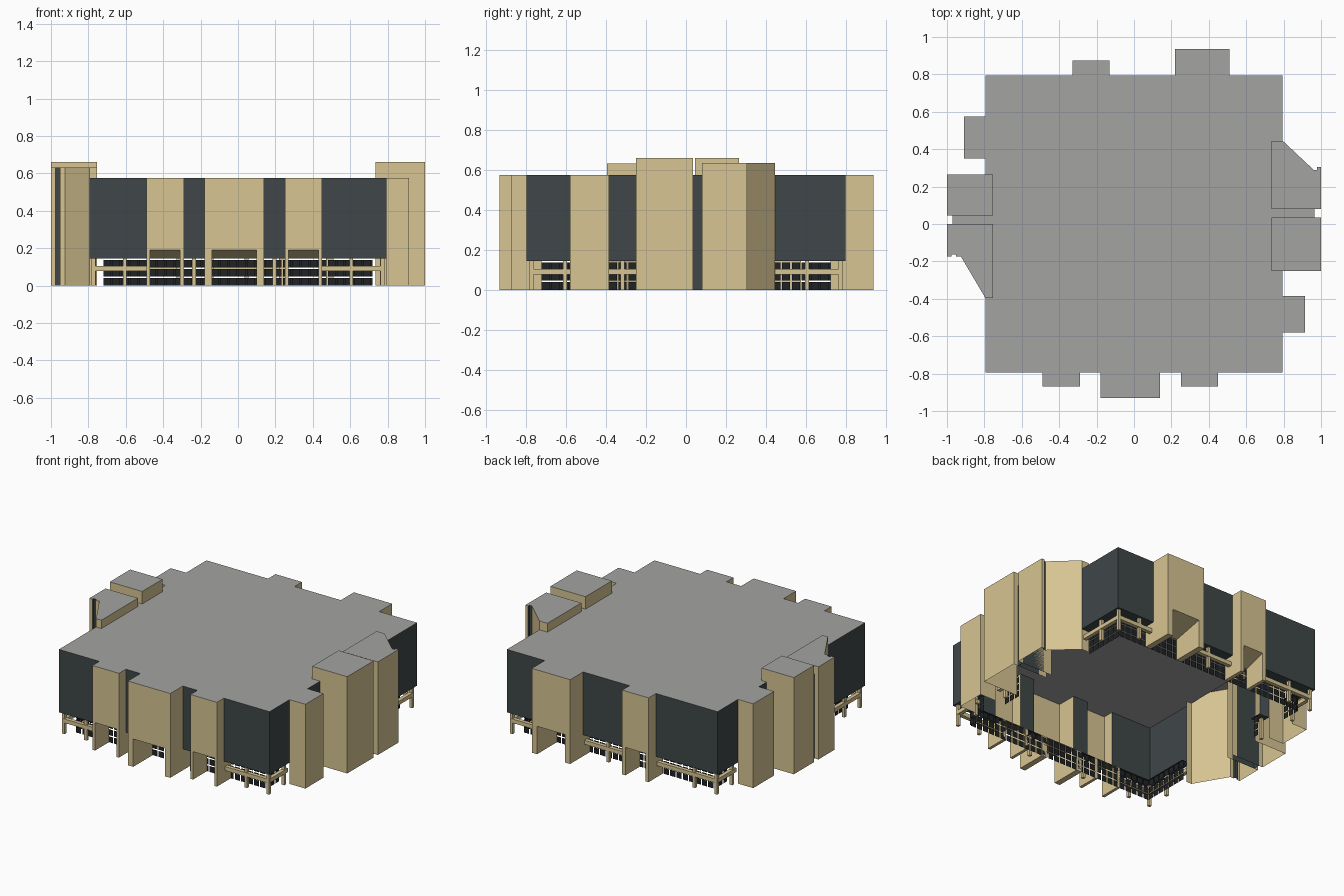
import bpy, bmesh

if "Cube" in bpy.data.objects:
    bpy.data.objects.remove(bpy.data.objects["Cube"])

def material(name, rgb):
    m = bpy.data.materials.new(name)
    m.diffuse_color = (*rgb, 1)
    m.use_nodes = True
    m.node_tree.nodes["Principled BSDF"].inputs["Base Color"].default_value = m.diffuse_color
    return m

MATS = [material("tan_cladding", (0.68, 0.555, 0.29)),
        material("dark_cladding", (0.050, 0.063, 0.066)),
        material("grey_roof", (0.37, 0.37, 0.365)),
        material("black_glass", (0.014, 0.016, 0.018))]
TAN, DARK, ROOF, GLASS = range(4)
H, TOP, SOFFIT, OPEN, INSET = 0.795, 0.575, 0.145, 0.19, 0.075

def P(k, u, v, z):
    """Point on side k (front, right, back, left): u along the wall, v outward."""
    x, y = u, -H - v
    for _ in range(k):
        x, y = -y, x
    return (x, y, z)

def build(name, polys, recalc=False):
    """One object from a list of (points, material slot)."""
    bm = bmesh.new()
    for pts, mat in polys:
        f = bm.faces.new([bm.verts.new(p) for p in pts])
        f.material_index = mat
    bmesh.ops.remove_doubles(bm, verts=bm.verts, dist=1e-5)
    if recalc:
        bmesh.ops.recalc_face_normals(bm, faces=bm.faces)
    me = bpy.data.meshes.new(name)
    bm.to_mesh(me)
    bm.free()
    for m in MATS:
        me.materials.append(m)
    ob = bpy.data.objects.new(name, me)
    bpy.context.collection.objects.link(ob)
    return ob

def box(k, u0, u1, v0, v1, z0, z1, mat=TAN):
    c = [P(k, u, v, z) for z in (z0, z1) for u, v in ((u0, v1), (u1, v1), (u1, v0), (u0, v0))]
    idx = [(3, 2, 1, 0), (4, 5, 6, 7), (0, 1, 5, 4), (1, 2, 6, 5), (2, 3, 7, 6), (3, 0, 4, 7)]
    return [([c[i] for i in f], mat) for f in idx]

# Bays per side: start, end, depth, kind (number = leg width of a doorway bay)
BAYS = [
    [(-.49, -.29, .075, .02), (-.18, .14, .135, .04), (.25, .45, .075, .02)],
    [(-.58, -.385, .12, "solid"), (-.25, .035, 0, "tower"), (.035, .08, .17, "slot"), (.08, .445, 0, "tower")],
    [(-.51, -.22, .14, .04), (.13, .33, .08, .025)],
    [(-.575, -.35, .115, "solid"), (-.265, -.045, 0, "tower"), (-.045, 0, .175, "slot"), (0, .395, 0, "tower")],
]

def doorway_bay(k, u0, u1, d, t):
    """Tan bay on two legs with a sloping ceiling over the doorway."""
    a, b, n = u0 + t, u1 - t, -INSET
    q = lambda pts: ([P(k, *p) for p in pts], TAN)
    polys = [q([(u0, d, 0), (a, d, 0), (a, d, OPEN), (b, d, OPEN), (b, d, 0), (u1, d, 0), (u1, d, TOP), (u0, d, TOP)]),
             q([(a, d, OPEN), (b, d, OPEN), (b, n, SOFFIT), (a, n, SOFFIT)])]
    for o, i in ((u0, a), (u1, b)):
        polys += [q([(o, d, 0), (o, d, TOP), (o, 0, TOP), (o, 0, SOFFIT), (o, n, SOFFIT), (o, n, 0)]),
                  q([(i, d, 0), (i, d, OPEN), (i, n, SOFFIT), (i, n, 0)]),
                  q([(o, d, 0), (i, d, 0), (i, n, 0), (o, n, 0)]),
                  q([(o, n, 0), (i, n, 0), (i, n, SOFFIT), (o, n, SOFFIT)])]
    return polys

outline, walls, rails, panes = [], [], [], []
for k, side in enumerate(BAYS):
    outline.append(P(k, -H, 0, TOP))
    cursor, blocked = -H, []
    for n, (u0, u1, d, kind) in enumerate(side + [(H, H, 0, "end")]):
        # Dark wall between bays, with its soffit
        if u0 - cursor > .05:
            walls.append(([P(k, cursor, 0, SOFFIT), P(k, u0, 0, SOFFIT), P(k, u0, 0, TOP), P(k, cursor, 0, TOP)], DARK))
            s0, s1 = max(cursor, -H + INSET), min(u0, H - INSET)
            e0 = cursor if cursor > -H else -H
            walls.append(([P(k, s0, -INSET, SOFFIT), P(k, s1, -INSET, SOFFIT), P(k, u0, 0, SOFFIT), P(k, e0, 0, SOFFIT)][::-1], DARK))
            # Posts and rail under the wall
            r0, r1 = max(cursor, -.775), min(u0, .775)
            mid = -.605 if cursor == -H else (.605 if u0 == H else (r0 + r1) / 2)
            if not r0 < mid < r1:
                mid = (r0 + r1) / 2
            rails += box(k, mid - .01, mid + .01, -.035, -.015, 0, SOFFIT)
            if u0 - cursor > .125:
                rails += box(k, r0, r1, -.038, -.012, .077, .104)
        cursor = u1
        if kind == "end":
            break
        for p in (P(k, u0, 0, TOP), P(k, u0, d, TOP), P(k, u1, d, TOP), P(k, u1, 0, TOP)):
            if p != outline[-1]:
                outline.append(p)
        if isinstance(kind, float):
            build("doorway_bay", doorway_bay(k, u0, u1, d, kind), True)
        else:
            blocked.append((u0, u1))
        if kind in ("solid", "slot"):
            path = [(u0, 0), (u0, d), (u1, d), (u1, 0)]
            mat = TAN if kind == "solid" else DARK
            build(kind + "_bay", [([P(k, *p, 0), P(k, *q, 0), P(k, *q, TOP), P(k, *p, TOP)], mat)
                                  for p, q in zip(path, path[1:])])
    # Corner post
    rails += box(k, -.782, -.762, -.033, -.013, 0, SOFFIT)
    # Recessed window panes with open joints
    step, row, joint = .048, SOFFIT / 3, .008
    for i in range(30):
        a = -.72 + i * step
        if any(s < a + step / 2 < e for s, e in blocked):
            continue
        for r in range(3):
            z0, z1 = r * row, (r + 1) * row - joint
            panes.append(([P(k, a, -INSET, z0), P(k, a + step - joint, -INSET, z0),
                           P(k, a + step - joint, -INSET, z1), P(k, a, -INSET, z1)], GLASS))

build("upper_walls", walls)
build("flat_roof", [(outline, ROOF)])
build("posts_and_rails", rails)
build("ground_floor_windows", panes)

def tower(name, pts, top, slits=()):
    """Tall block; the last edge is the inner one and starts at the roof."""
    polys = [([(*p, top) for p in pts], ROOF)]
    for i, p in enumerate(pts):
        q = pts[(i + 1) % len(pts)]
        z = TOP if i == len(pts) - 1 else 0
        polys.append(([(*p, z), (*q, z), (*q, top), (*p, top)], DARK if i in slits else TAN))
    build(name, polys)

# Stair towers, counter-clockwise outlines
tower("right_tower", [(.735, -.25), (1, -.25), (1, .035), (.735, .035)], .66)
tower("right_angled_tower", [(.735, .08), (1, .08), (1, .305), (.978, .305), (.978, .29),
                             (.96, .29), (.795, .445), (.735, .445)], .635, (3, 4))
tower("left_tower", [(-.755, .265), (-1, .265), (-1, .045), (-.755, .045)], .66)
tower("left_angled_tower", [(-.755, 0), (-1, 0), (-1, -.175), (-.975, -.175), (-.975, -.163), (-.952, -.163),
                            (-.952, -.175), (-.925, -.175), (-.795, -.395), (-.755, -.395)], .632, (3, 4, 5))
